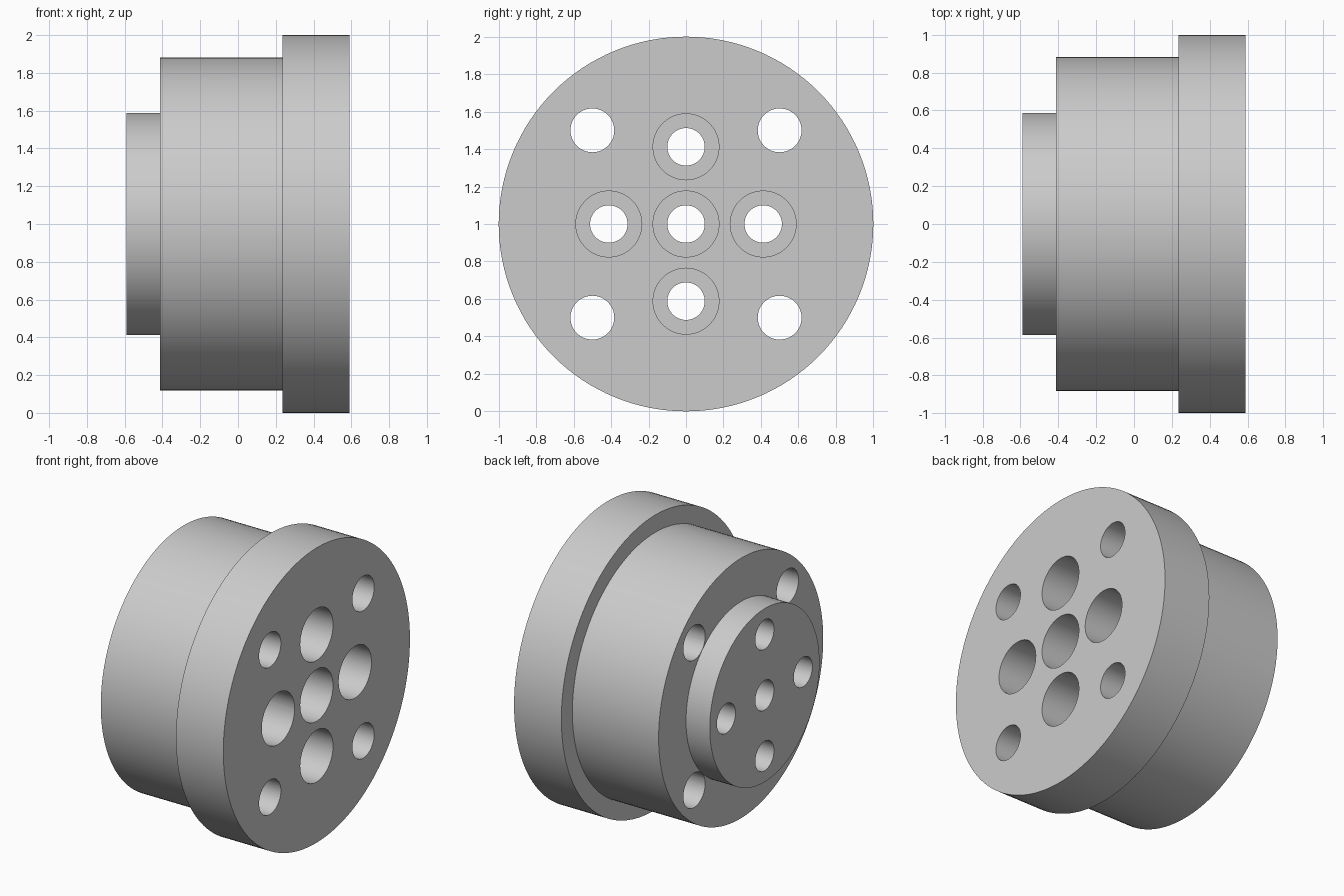
import bpy
import math
from mathutils import Matrix, Vector

cube = bpy.data.objects.get("Cube")
if cube:
    bpy.data.objects.remove(cube, do_unlink=True)

import bmesh

# Stations along the axis (x) and main sizes
BACK, BOSS_END, FLANGE_START, FRONT = -0.59, -0.412, 0.235, 0.59
BORE_FLOOR = -0.294
CENTRE = Vector((0, 0, 1))

metal = bpy.data.materials.new("plain grey")
metal.use_nodes = True
grey = (0.6, 0.6, 0.6, 1)
metal.diffuse_color = grey
metal.node_tree.nodes["Principled BSDF"].inputs["Base Color"].default_value = grey


def turned(name, profile, places, segments):
    """Solid of revolution about x from (x, radius) points, repeated at each (y, z)."""
    bm = bmesh.new()
    for y, z in places:
        rings = []
        for x, r in profile:
            ring = []
            for i in range(segments):
                a = math.tau * i / segments
                ring.append(bm.verts.new(CENTRE + Vector((x, y + r * math.cos(a), z + r * math.sin(a)))))
            rings.append(ring)
        for a, b in zip(rings, rings[1:]):
            for i in range(segments):
                j = (i + 1) % segments
                bm.faces.new((a[i], a[j], b[j], b[i]))
        bm.faces.new(rings[0][::-1])
        bm.faces.new(rings[-1])
    bmesh.ops.recalc_face_normals(bm, faces=bm.faces)
    mesh = bpy.data.meshes.new(name)
    bm.to_mesh(mesh)
    bm.free()
    mesh.materials.append(metal)
    obj = bpy.data.objects.new(name, mesh)
    bpy.context.collection.objects.link(obj)
    return obj


# Stepped body: boss, barrel and flange
body = turned("stepped_hub", [
    (BACK, 0.588), (BOSS_END, 0.588), (BOSS_END, 0.882),
    (FLANGE_START, 0.882), (FLANGE_START, 1.0), (FRONT, 1.0)],
    [(0, 0)], 128)

# Counterbored holes: one central, four in a cross
cross = [(0, 0), (0.412, 0), (-0.412, 0), (0, 0.412), (0, -0.412)]
bores = turned("counterbore_cutters", [
    (BACK - 0.1, 0.1), (BORE_FLOOR, 0.1), (BORE_FLOOR, 0.176), (FRONT + 0.1, 0.176)],
    cross, 48)

# Plain through holes at the corners of a square
corners = [(y, z) for y in (-0.5, 0.5) for z in (-0.5, 0.5)]
holes = turned("corner_hole_cutters", [(BACK - 0.1, 0.117), (FRONT + 0.1, 0.117)], corners, 48)

# Cut the holes, then drop the cutters
bpy.context.view_layer.objects.active = body
for cutter in (bores, holes):
    cut = body.modifiers.new(cutter.name, "BOOLEAN")
    cut.operation = "DIFFERENCE"
    cut.solver = "EXACT"
    cut.object = cutter
    bpy.ops.object.modifier_apply(modifier=cut.name)
    bpy.data.objects.remove(cutter, do_unlink=True)

bpy.ops.object.select_all(action="DESELECT")
body.select_set(True)
bpy.ops.object.shade_smooth_by_angle(angle=math.radians(30))
